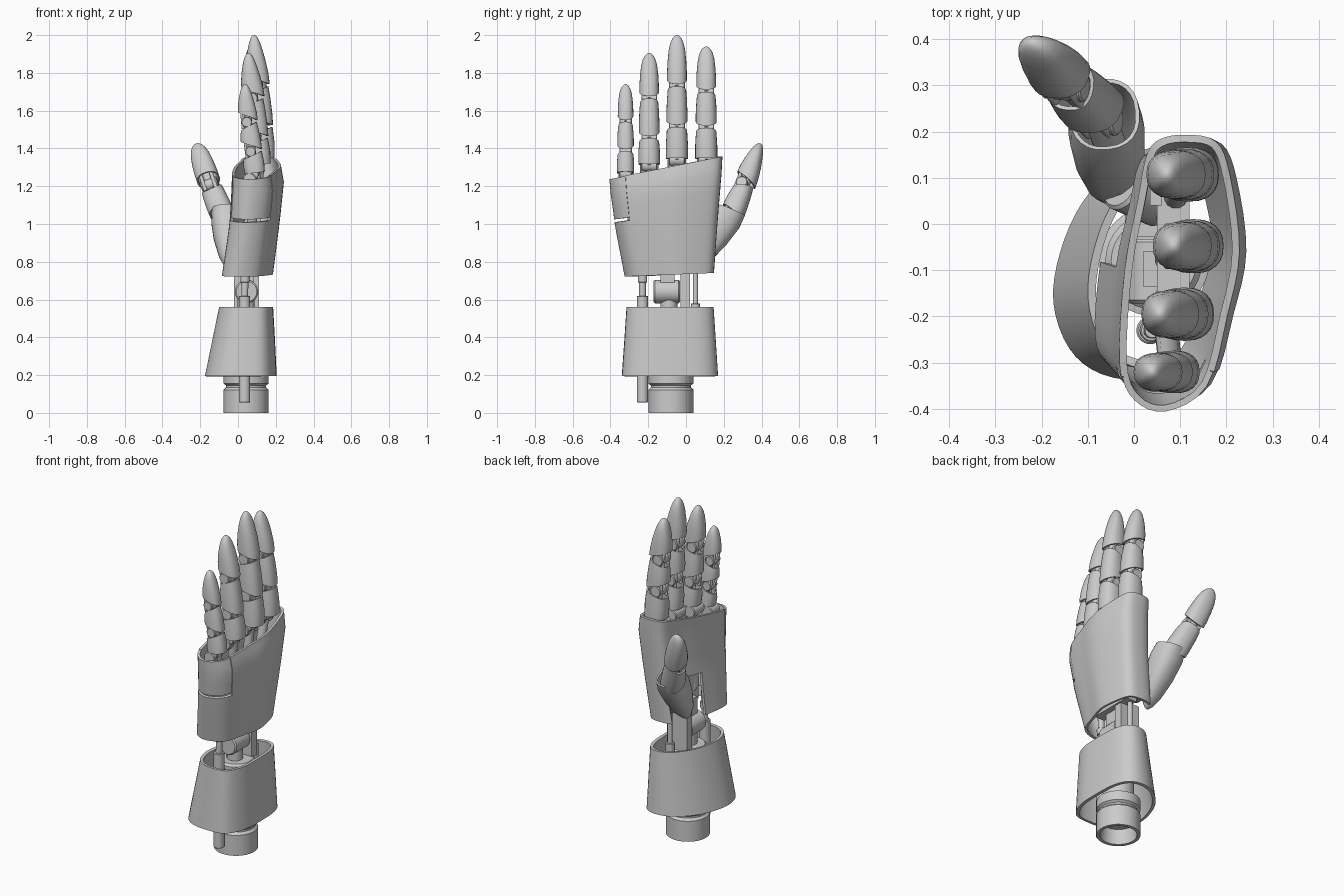
import bpy, bmesh, math
from mathutils import Vector

if "Cube" in bpy.data.objects:
    bpy.data.objects.remove(bpy.data.objects["Cube"])

V = Vector


def finish(name, bm, thick=0.0, angle=40):
    bmesh.ops.recalc_face_normals(bm, faces=bm.faces)
    me = bpy.data.meshes.new(name)
    bm.to_mesh(me)
    bm.free()
    ob = bpy.data.objects.new(name, me)
    bpy.context.collection.objects.link(ob)
    if thick:
        m = ob.modifiers.new("wall", 'SOLIDIFY')
        m.thickness, m.offset = thick, -1
    bpy.ops.object.select_all(action='DESELECT')
    ob.select_set(True)
    bpy.context.view_layer.objects.active = ob
    if thick:
        bpy.ops.object.modifier_apply(modifier="wall")
    bpy.ops.object.shade_smooth_by_angle(angle=math.radians(angle))
    return ob


def loft(name, rings, thick=0.0, cap0=False, cap1=False, keep=None):
    """Skin closed rings; keep(column, row) chooses which faces exist."""
    bm = bmesh.new()
    vs = [[bm.verts.new(p) for p in r] for r in rings]
    n = len(rings[0])
    for j in range(len(rings) - 1):
        for i in range(n):
            if keep is None or keep(i, j):
                k = (i + 1) % n
                bm.faces.new((vs[j][i], vs[j][k], vs[j + 1][k], vs[j + 1][i]))
    if cap0:
        bm.faces.new(vs[0][::-1])
    if cap1:
        bm.faces.new(vs[-1])
    loose = [v for v in bm.verts if not v.link_faces]
    bmesh.ops.delete(bm, geom=loose, context='VERTS')
    return finish(name, bm, thick)


def lathe(name, p0, p1, profile, n=28, caps=True):
    """Turn (distance, radius) pairs about the line p0-p1."""
    p0, a = V(p0), (V(p1) - V(p0)).normalized()
    u = a.orthogonal().normalized()
    w = a.cross(u)
    rings = [[p0 + a * h + (u * math.cos(k * math.tau / n) + w * math.sin(k * math.tau / n)) * r
              for k in range(n)] for h, r in profile]
    return loft(name, rings, 0, caps, caps)


def rod(name, p0, p1, r, n=20):
    h = (V(p1) - V(p0)).length
    return lathe(name, p0, p1, [(0, r * .88), (r * .12, r), (h - r * .12, r), (h, r * .88)], n)


def box(name, lo, hi):
    rings = [[V((x, y, z)) for x, y in ((lo[0], lo[1]), (hi[0], lo[1]), (hi[0], hi[1]), (lo[0], hi[1]))]
             for z in (lo[2], hi[2])]
    return loft(name, rings, 0, True, True)


def smooth_loop(pts, sub=4):
    """Closed Catmull-Rom curve through 2D points."""
    out, n = [], len(pts)
    for i in range(n):
        a, b, c, d = (V(pts[(i + k) % n]) for k in (-1, 0, 1, 2))
        for s in range(sub):
            t = s / sub
            out.append(.5 * (2 * b + (c - a) * t + (2 * a - 5 * b + 4 * c - d) * t * t
                             + (3 * b - a - 3 * c + d) * t ** 3))
    return out


def fit(pts, box_):
    """Stretch a section to x0, x1, y0, y1."""
    xs, ys = [p[0] for p in pts], [p[1] for p in pts]
    x0, x1, y0, y1 = box_
    return [V((x0 + (p[0] - min(xs)) / (max(xs) - min(xs)) * (x1 - x0),
               y0 + (p[1] - min(ys)) / (max(ys) - min(ys)) * (y1 - y0))) for p in pts]


# phalanx profiles: (t, width scale, depth scale, shift towards the back)
TIP = [(0, 1, 1, 0), (.2, .99, .97, 0), (.45, .93, .83, 0), (.68, .82, .64, 0), (.83, .66, .48, 0),
       (.93, .45, .32, 0), (.98, .24, .19, 0), (1, .08, .07, 0)]
MID = [(0, 1, 1, 0), (.3, 1, 1, 0), (.7, .95, .92, 0), (1, .88, .82, 0)]
BASE = [(0, 1, .95, 0), (.5, 1, 1, 0), (1, .92, .9, 0)]
THENAR = [(0, .22, .15, 0), (.05, .42, .32, 0), (.2, .68, .55, 0), (.5, .92, .82, 0), (.8, 1, .95, 0), (1, .92, .85, 0)]


def phalanx(name, p0, p1, back, w, d, prof, low=0.0, high=0.0, n=24, cap0=False):
    """Rounded shell from p0 to p1; its pad side is notched by low and high."""
    p0, p1 = V(p0), V(p1)
    a = (p1 - p0).normalized()
    L = (p1 - p0).length
    b = (V(back) - a * a.dot(V(back))).normalized()
    s = a.cross(b)
    rings = []
    for t, sw, sd, sh in prof:
        ring = []
        for k in range(n):
            c, q = math.cos(k * math.tau / n), math.sin(k * math.tau / n)
            pad = (1 - c) / 2
            cx = math.copysign(abs(c) ** .85, c) * d / 2 * sd
            cy = math.copysign(abs(q) ** .85, q) * w / 2 * sw
            h = t * L + pad * (low * (1 - t) - high * t)
            ring.append(p0 + a * h + b * (cx + sh * d) + s * cy)
        rings.append(ring)
    return loft(name, rings, .009, cap0, prof is TIP)


def digit(name, joints, back, w, d):
    """Three or two hinged shells with pins and a core inside."""
    profs = [BASE, MID, TIP] if len(joints) == 4 else [MID, TIP]
    k = len(profs)
    for i, pr in enumerate(profs):
        p0, p1 = V(joints[i]), V(joints[i + 1])
        a = (p1 - p0).normalized()
        f = 1 - .05 * i
        low = .05 if i or k == 2 else 0
        phalanx(f"{name}_shell_{i + 1}", p0 + a * .006, p1 - (a * .004 if i < k - 1 else a * 0), back,
                w * f, d * f, pr, low, 0 if pr is TIP else .035)
        b = (V(back) - a * a.dot(V(back))).normalized()
        s = a.cross(b)
        o = p0 - b * d * .08
        rod(f"{name}_hinge_{i + 1}", o - s * w * .36, o + s * w * .36, d * .25)
        end = p1 if i < k - 1 else p0 + a * (p1 - p0).length * .5
        rod(f"{name}_core_{i + 1}", p0, end, w * .22, 12)
        for side in (-1, 1):
            q = s * side * w * .22 - b * d * .28
            rod(f"{name}_link_{i + 1}_{side}", p0 + q - a * .035, p0 + q + a * .06, w * .08, 10)


# fingers: y, four joint heights, four joint x positions, width, depth
fingers = {
    "index_finger": (.107, (1.34, 1.51, 1.70, 1.94), (.12, .11, .095, .07), .117, .135),
    "middle_finger": (-.048, (1.34, 1.515, 1.73, 2.0), (.13, .122, .108, .085), .117, .135),
    "ring_finger": (-.195, (1.31, 1.455, 1.665, 1.905), (.112, .10, .083, .055), .115, .13),
    "little_finger": (-.32, (1.265, 1.385, 1.54, 1.74), (.09, .075, .055, .038), .092, .112)}
for name, (y, zs, xs, w, d) in fingers.items():
    digit(name, [(x, y, z) for x, z in zip(xs, zs)], (1, 0, 0), w, d)
    z = zs[0] - .03
    rod(name + "_knuckle", (xs[0] - .03, y - w * .42, z), (xs[0] - .03, y + w * .42, z), .036)
    rod(name + "_metacarpal", (.07, y * .55 - .05, .82), (xs[0] - .01, y, z + .05), .026, 12)

# thumb
digit("thumb", [(-.075, .235, 1.03), (-.147, .308, 1.205), (-.222, .395, 1.425)], (.1, 1, 0), .13, .125)
phalanx("thumb_base_shell", (-.04, .045, .765), (-.065, .245, 1.09), (-.1, 1, 0), .165, .19, THENAR, .03, .03, cap0=True)
rod("thumb_core", (-.01, .06, .86), (-.075, .235, 1.05), .035)
rod("thumb_swivel", (.06, .05, .82), (-.03, .09, .90), .06)
box("thumb_mount", (.035, .04, .78), (.06, .15, 1.15))

# palm shell: outline swept from wrist to knuckles, with the thumb side cut away
outline = smooth_loop([(.12, .19), (.19, .175), (.222, .1), (.243, -.06), (.215, -.2), (.17, -.35), (.075, -.405),
                       (.0, -.38), (-.032, -.3), (-.02, -.1), (.01, .05), (.03, .145), (.06, .18)])
rows = [0, .1, .2, .3, .42, .55, .575, .7, .85, .94, 1]
low = fit(outline, (-.085, .185, -.325, .148))
mid = fit(outline, (-.045, .222, -.375, .17))
wide = fit(outline, (-.034, .243, -.4, .188))
top = fit(outline, (-.032, .228, -.407, .193))
keys = [(0, low), (.5, mid), (.85, wide), (1, top)]
rings = []
for f in rows:
    (f0, s0), (f1, s1) = next((a, b) for a, b in zip(keys, keys[1:]) if f <= b[0])
    ring = []
    for a, b in zip(s0, s1):
        p = a.lerp(b, (f - f0) / (f1 - f0))
        z0 = .722 + .04 * (p.y + .32)
        z1 = 1.24 + .197 * (p.y + .405)
        ring.append(V((p.x, p.y, z0 + (z1 - z0) * f)))
    rings.append(ring)


def edge_panel(i, j):
    return outline[i].lerp(outline[(i + 1) % len(outline)], .5).y < -.315


def palm_faces(i, j):
    c = outline[i]
    thumb_gap = c.x < .045 and -.12 < c.y < .17 and rows[j] < .4
    return not thumb_gap and not (edge_panel(i, j) and rows[j] >= .55)


loft("palm_shell", rings, .016, keep=palm_faces)
panel = [[V((.08, -.36, 1.13)) + (p - V((.08, -.36, 1.13))) * .975 for p in r] for r in rings]
loft("palm_edge_panel", panel, .014, keep=lambda i, j: edge_panel(i, j) and rows[j] >= .575)
box("palm_frame", (.05, -.19, .76), (.12, .08, 1.1))

# forearm cuff
cuff = smooth_loop([(-.175, -.17), (-.16, -.06), (-.11, .05), (-.02, .14), (.07, .17), (.15, .15), (.195, .07),
                    (.205, -.08), (.195, -.22), (.14, -.32), (.04, -.34), (-.07, -.325), (-.14, -.27)])
levels = [(.195, (-.175, .205, -.34, .17)), (.38, (-.137, .196, -.327, .158)), (.56, (-.1, .186, -.315, .146))]
loft("forearm_cuff", [[V((p.x, p.y, z)) for p in fit(cuff, b)] for z, b in levels], .018)

# hollow wrist socket and post
lathe("wrist_socket", (.043, -.08, 0), (.043, -.08, 1),
      [(.09, .095), (0, .1), (0, .119), (.122, .119), (.135, .106), (.145, .106), (.155, .119), (.21, .119), (.215, .1)], 40)
rod("forearm_post", (.043, -.08, .2), (.043, -.08, .5), .085, 32)
rod("wrist_disc", (.043, -.08, .49), (.043, -.08, .535), .105, 32)
rod("wrist_stem", (.043, -.09, .53), (.043, -.09, .63), .045)
rod("wrist_hinge", (.045, -.172, .642), (.045, -.032, .642), .062, 32)
box("wrist_fork", (-.02, -.028, .53), (.11, .02, .78))
box("wrist_bracket", (.02, -.135, .69), (.085, -.06, .8))

# actuator rods
rod("actuator_body", (.035, -.23, .055), (.035, -.23, .62), .03)
rod("actuator_piston", (.035, -.23, .6), (.04, -.23, .80), .018)
rod("actuator_collar", (.037, -.23, .69), (.038, -.23, .73), .025)
rod("side_rod_body", (.07, .05, .35), (.07, .05, .58), .024)
rod("side_rod", (.07, .05, .56), (.07, .05, .80), .014)
